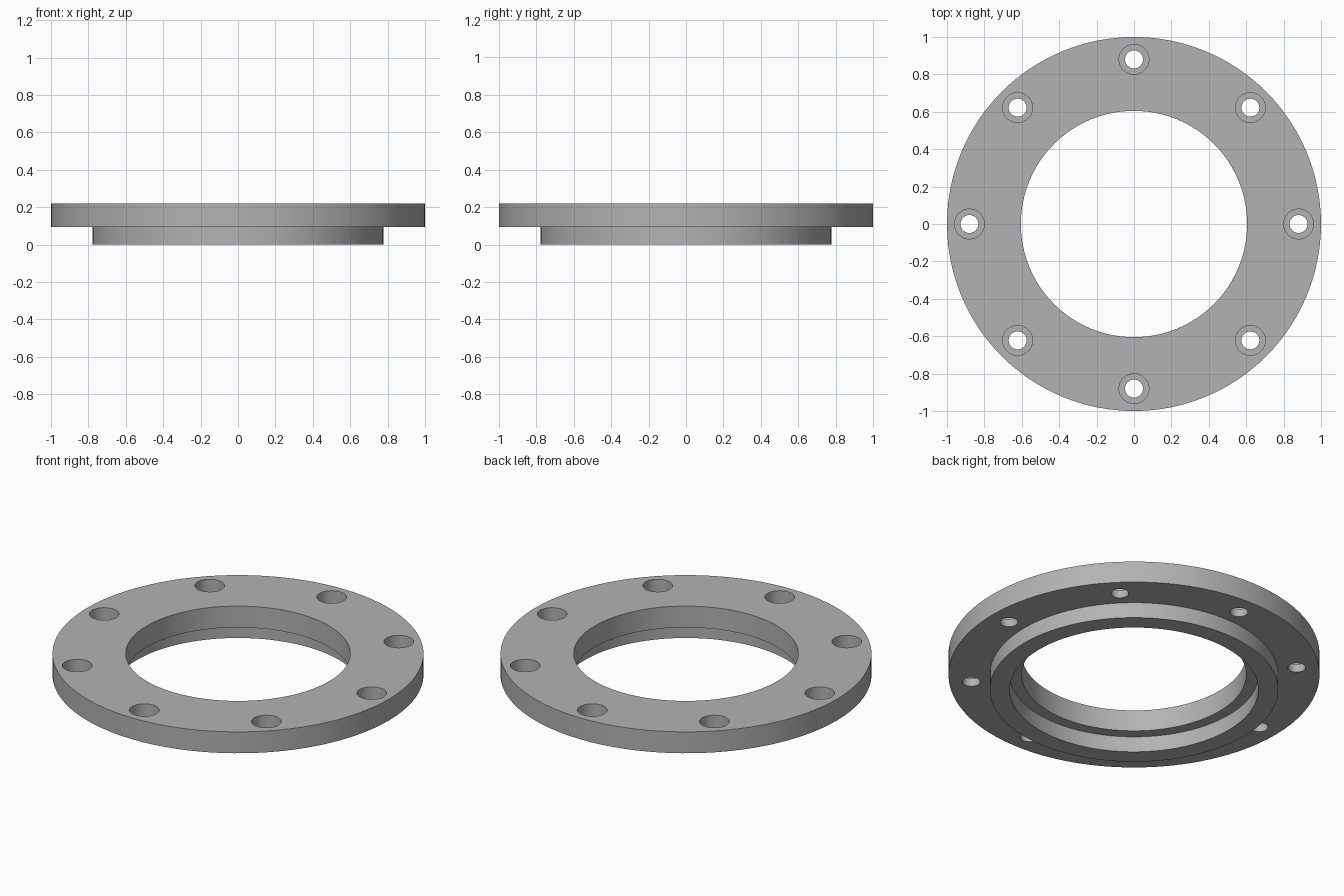
import bpy, bmesh
from math import cos, sin, tau, radians
from mathutils import Matrix

if "Cube" in bpy.data.objects:
    bpy.data.objects.remove(bpy.data.objects["Cube"], do_unlink=True)

OUTER, SPIGOT, BORE, RECESS = 1.0, 0.777, 0.605, 0.67
STEP, TOP = 0.093, 0.22
BOLT_CIRCLE, BOLTS, HOLE, HEAD, HEAD_DEPTH = 0.88, 8, 0.048, 0.08, 0.08
SEGMENTS = 96

# Plain machined metal
steel = bpy.data.materials.new("grey metal")
steel.use_nodes = True
colour = (0.45, 0.45, 0.45, 1)
steel.diffuse_color = colour
steel.node_tree.nodes["Principled BSDF"].inputs["Base Color"].default_value = colour


def make_object(name, bm):
    bmesh.ops.recalc_face_normals(bm, faces=bm.faces)
    mesh = bpy.data.meshes.new(name)
    bm.to_mesh(mesh)
    bm.free()
    mesh.materials.append(steel)
    obj = bpy.data.objects.new(name, mesh)
    bpy.context.collection.objects.link(obj)
    return obj


def lathe(name, profile):
    """Turn a closed (radius, height) profile around z."""
    bm = bmesh.new()
    rings = [[bm.verts.new((r * cos(tau * i / SEGMENTS), r * sin(tau * i / SEGMENTS), z))
              for r, z in profile] for i in range(SEGMENTS)]
    for i, ring in enumerate(rings):
        following = rings[(i + 1) % SEGMENTS]
        for j in range(len(profile)):
            k = (j + 1) % len(profile)
            bm.faces.new((ring[j], following[j], following[k], ring[k]))
    return make_object(name, bm)


def bolt_cutter(name, radius, bottom, top):
    """One cylinder at every bolt position."""
    bm = bmesh.new()
    for i in range(BOLTS):
        angle = tau * i / BOLTS
        place = Matrix.Translation((BOLT_CIRCLE * cos(angle), BOLT_CIRCLE * sin(angle),
                                    (bottom + top) / 2))
        bmesh.ops.create_cone(bm, cap_ends=True, segments=32, radius1=radius,
                              radius2=radius, depth=top - bottom, matrix=place)
    cutter = make_object(name, bm)
    cutter.hide_render = True
    return cutter


# Ring with a spigot below and a stepped bore
flange = lathe("flange_ring", [(OUTER, TOP), (OUTER, STEP), (SPIGOT, STEP), (SPIGOT, 0),
                               (RECESS, 0), (RECESS, STEP), (BORE, STEP), (BORE, TOP)])

# Counterbored bolt holes
bpy.context.view_layer.objects.active = flange
for cutter in (bolt_cutter("head_cutter", HEAD, TOP - HEAD_DEPTH, TOP + 0.1),
               bolt_cutter("bolt_cutter", HOLE, STEP - 0.1, TOP + 0.1)):
    cut = flange.modifiers.new("bolt holes", 'BOOLEAN')
    cut.operation = 'DIFFERENCE'
    cut.solver = 'EXACT'
    cut.object = cutter
    bpy.ops.object.modifier_apply(modifier=cut.name)
    bpy.data.objects.remove(cutter, do_unlink=True)

# Smooth round walls, crisp edges
bpy.ops.object.select_all(action='DESELECT')
flange.select_set(True)
bpy.ops.object.shade_smooth_by_angle(angle=radians(30))
